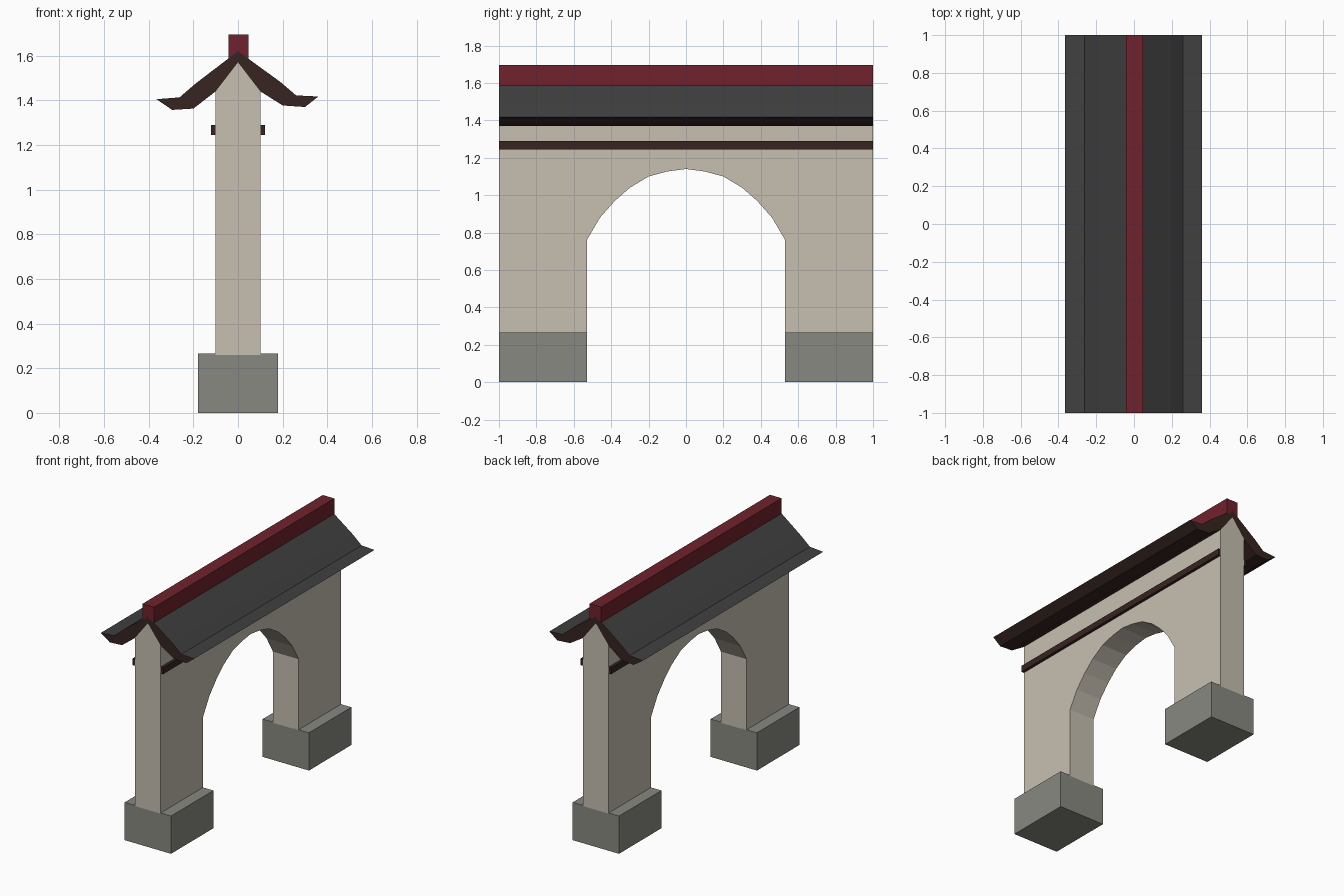
import bpy, bmesh
from mathutils import Vector

if "Cube" in bpy.data.objects:
    bpy.data.objects.remove(bpy.data.objects["Cube"])


def material(name, rgb):
    m = bpy.data.materials.new(name)
    m.diffuse_color = (*rgb, 1)
    m.use_nodes = True
    m.node_tree.nodes["Principled BSDF"].inputs["Base Color"].default_value = m.diffuse_color
    return m


PLASTER = material("plaster", (0.57, 0.52, 0.44))
STONE = material("grey_stone", (0.25, 0.25, 0.22))
TILE = material("dark_tile", (0.051, 0.051, 0.051))
WOOD = material("dark_wood", (0.038, 0.018, 0.015))
RED = material("red_ridge", (0.16, 0.016, 0.027))


def prism(name, points, place, depth, mats, rule=None, edit=None):
    """Extrude an outline; place maps a 2D point to 3D."""
    bm = bmesh.new()
    face = bm.faces.new([bm.verts.new(place(a, b)) for a, b in points])
    out = bmesh.ops.extrude_face_region(bm, geom=[face])["geom"]
    bmesh.ops.translate(bm, vec=Vector(depth),
                        verts=[v for v in out if isinstance(v, bmesh.types.BMVert)])
    if edit:
        edit(bm)
    bmesh.ops.recalc_face_normals(bm, faces=bm.faces)
    bm.normal_update()
    if rule:
        for f in bm.faces:
            f.material_index = rule(f)
    me = bpy.data.meshes.new(name)
    bm.to_mesh(me)
    bm.free()
    for m in mats:
        me.materials.append(m)
    ob = bpy.data.objects.new(name, me)
    bpy.context.collection.objects.link(ob)
    return ob


def along_y(a, b):
    return (a, -1, b)


def box(name, x0, x1, y0, y1, z0, z1, mat):
    return prism(name, [(x0, z0), (x1, z0), (x1, z1), (x0, z1)],
                 lambda a, b: (a, y0, b), (0, y1 - y0, 0), [mat])


# Wall with arched opening, top pulled up into a gable
arch = [(0.53, 0.76), (0.46, 0.88), (0.38, 0.97), (0.30, 1.04), (0.20, 1.10), (0.10, 1.127)]
half = [(1, 1.44), (1, 0.26), (0.53, 0.26)] + arch
outline = half + [(0, 1.14)] + [(-y, z) for y, z in reversed(half)]


def raise_gable(bm):
    bmesh.ops.bisect_plane(bm, geom=bm.verts[:] + bm.edges[:] + bm.faces[:],
                           plane_co=(0, 0, 0), plane_no=(1, 0, 0))
    for v in bm.verts:
        if abs(v.co.x) < 0.001 and v.co.z > 1.43:
            v.co.z = 1.57


prism("arch_wall", outline, lambda a, b: (-0.1, a, b), (0.2, 0, 0), [PLASTER], edit=raise_gable)

# Stone footings
box("footing_front", -0.18, 0.18, -1, -0.53, 0, 0.265, STONE)
box("footing_back", -0.18, 0.18, 0.53, 1, 0, 0.265, STONE)

# Trim beams on both faces of the wall
box("trim_beam_right", 0.1, 0.12, -1, 1, 1.245, 1.29, WOOD)
box("trim_beam_left", -0.12, -0.1, -1, 1, 1.245, 1.29, WOOD)

# Roof with upturned eaves: tiles on top, wood on edges and underside
roof = [(0, 1.62), (0.19, 1.482), (0.26, 1.422), (0.36, 1.417), (0.30, 1.37), (0.20, 1.377),
        (0.10, 1.44), (0, 1.57), (-0.10, 1.44), (-0.20, 1.363), (-0.295, 1.357),
        (-0.365, 1.405), (-0.262, 1.413), (-0.19, 1.475)]
prism("roof", roof, along_y, (0, 2, 0), [WOOD, TILE],
      rule=lambda f: 1 if f.normal.z > 0.1 else 0)

# Ridge beam
box("ridge", -0.042, 0.048, -1, 1, 1.587, 1.695, RED)
